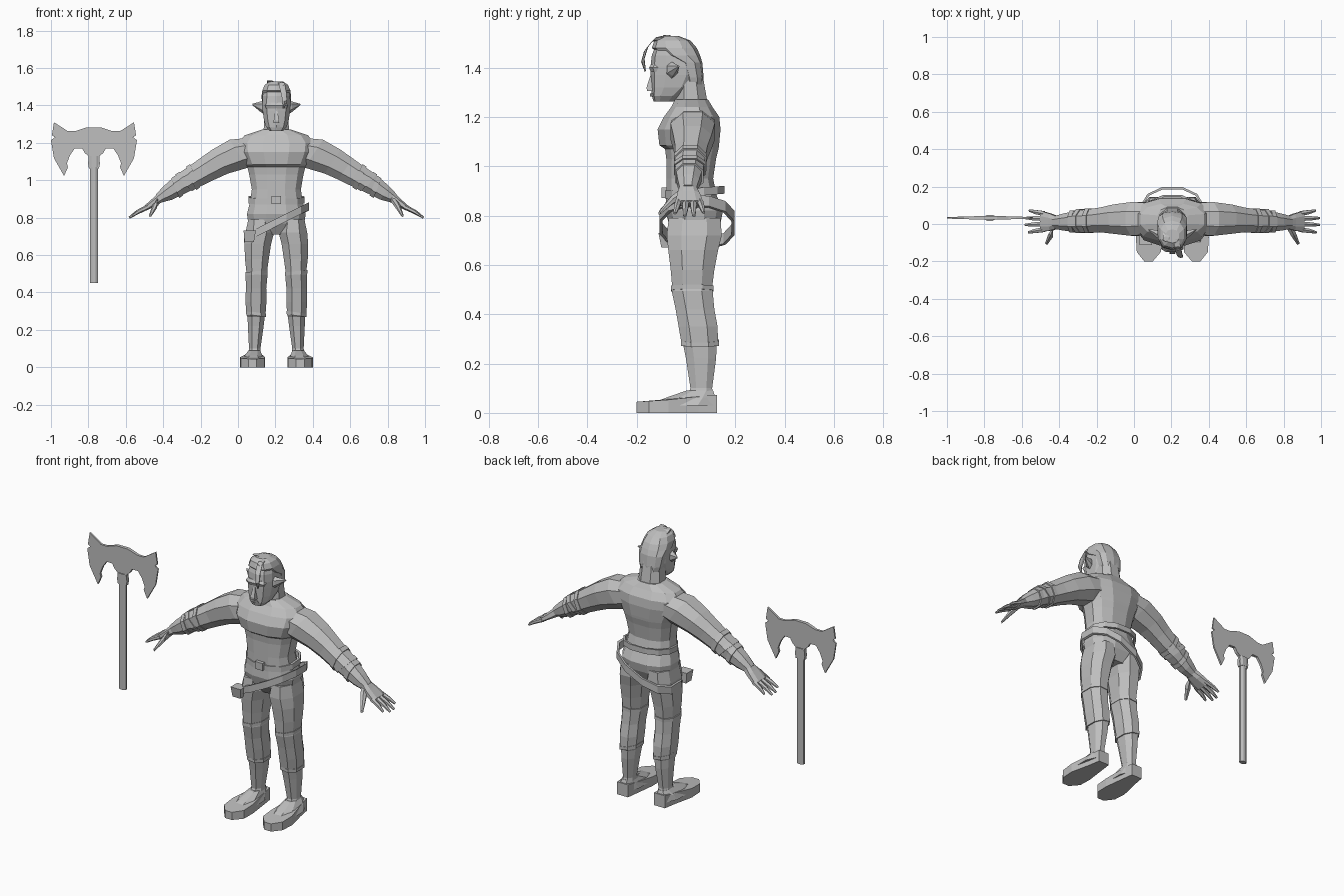
import bpy, bmesh, math
from mathutils import Vector as V

CX = 0.205  # body centre line
grey = bpy.data.materials.new("plain grey")
grey.diffuse_color = (0.52, 0.52, 0.52, 1)


def finish(bm, name):
    bmesh.ops.recalc_face_normals(bm, faces=bm.faces)
    me = bpy.data.meshes.new(name)
    bm.to_mesh(me)
    bm.free()
    me.materials.append(grey)
    ob = bpy.data.objects.new(name, me)
    bpy.context.collection.objects.link(ob)
    return ob


def loft(name, rings, n=8, p=2.0, loop=False):
    """Skin rings given as (centre, half axis u, half axis v)."""
    bm = bmesh.new()
    k = math.cos(math.pi / n) ** (2 / p)
    f = lambda t: math.copysign(abs(t) ** (2 / p), t) / k
    rows = []
    for c, u, v in rings:
        a = [(i + .5) * 2 * math.pi / n for i in range(n)]
        rows.append([bm.verts.new(V(c) + V(u) * f(math.cos(t)) + V(v) * f(math.sin(t))) for t in a])
    pairs = list(zip(rows, rows[1:]))
    if loop:
        pairs.append((rows[-1], rows[0]))
    else:
        bm.faces.new(rows[0])
        bm.faces.new(rows[-1])
    for r, q in pairs:
        for i in range(n):
            j = (i + 1) % n
            bm.faces.new((r[i], r[j], q[j], q[i]))
    return finish(bm, name)


def stack(name, rows, n, p, cx=CX):
    """Horizontal rings: z, x0, x1, y0, y1."""
    return loft(name, [((cx + (a + b) / 2, (c + d) / 2, z), ((b - a) / 2, 0, 0), (0, (d - c) / 2, 0))
                       for z, a, b, c, d in rows], n, p)


def band(name, c, u, v, h, n=12, t=.012, p=2.3):
    """Closed strap around centre c, h is its height vector."""
    c, u, v, h = V(c), V(u), V(v), V(h) / 2
    ui, vi = u - u.normalized() * t, v - v.normalized() * t
    return loft(name, [(c - h, u, v), (c + h, u, v), (c + h, ui, vi), (c - h, ui, vi)], n, p, True)


def plate(name, pts, fn0, fn1):
    """Prism between two mappings of the same outline."""
    bm = bmesh.new()
    a = [bm.verts.new(fn0(*q)) for q in pts]
    b = [bm.verts.new(fn1(*q)) for q in pts]
    bm.faces.new(a)
    bm.faces.new(b)
    for i in range(len(pts)):
        j = (i + 1) % len(pts)
        bm.faces.new((a[i], a[j], b[j], b[i]))
    return finish(bm, name)


# torso: z, half width, front y, back y
torso = [(.71, .08, -.03, .11), (.77, .15, -.07, .14), (.82, .157, -.085, .15), (.88, .142, -.08, .125),
         (.95, .131, -.08, .11), (1.03, .145, -.08, .122), (1.07, .155, -.085, .132), (1.085, .165, -.108, .134),
         (1.15, .195, -.115, .14), (1.2, .20, -.09, .135), (1.24, .17, -.06, .108), (1.27, .08, -.045, .09)]
stack("torso", [(z, -w, w, a, b) for z, w, a, b in torso], 12, 2.5)
stack("neck", [(1.2, -.1, .1, -.05, .11), (1.27, -.068, .068, -.042, .085), (1.38, -.06, .06, -.04, .066)], 8, 2.2)

# head and slicked hair
head = [(1.262, .035, -.13, -.05), (1.285, .055, -.136, -.02), (1.32, .066, -.138, .03), (1.37, .073, -.14, .06),
        (1.405, .075, -.14, .06), (1.45, .074, -.135, .05), (1.49, .066, -.12, .03)]
stack("head", [(z, -w, w, a, b) for z, w, a, b in head], 10, 2.6)
hair = [(1.30, .05, .0, .067), (1.36, .068, -.01, .07), (1.42, .077, -.03, .064), (1.45, .079, -.10, .054),
        (1.48, .075, -.135, .04), (1.51, .062, -.125, .015), (1.528, .035, -.1, -.03)]
stack("hair", [(z, -w, w, a, b) for z, w, a, b in hair], 10, 2.4)
# loose lock of hair, nose, brow and mouth
lock = [(.02, -.09, 1.52, .016), (.03, -.13, 1.515, .016), (.038, -.162, 1.475, .015),
        (.045, -.175, 1.43, .012), (.04, -.165, 1.385, .004)]
loft("hair_lock", [((CX + x, y, z), (r, 0, 0), (0, r * .5, r * .5)) for x, y, z, r in lock], 6)
loft("top_curl", [((CX - .02, -.05, 1.515), (.03, 0, 0), (0, .02, 0)),
                  ((CX - .035, -.08, 1.532), (.015, 0, 0), (0, .012, 0))], 6)
stack("nose", [(1.305, -.016, .016, -.158, -.12), (1.32, -.014, .014, -.16, -.12),
               (1.375, -.006, .006, -.142, -.12)], 4, 2)
stack("brow", [(1.383, -.055, .055, -.143, -.08), (1.40, -.06, .06, -.15, -.08),
               (1.415, -.05, .05, -.14, -.08)], 8, 3)
stack("lips", [(1.283, -.022, .022, -.143, -.11), (1.295, -.018, .018, -.145, -.11)], 6, 2.5)

# belts and hip pouch
band("waist_belt", (CX, .035, .895), (.15, 0, 0), (0, .121, .01), (0, 0, .032))
band("slanted_belt", (CX, .045, .772), (.174, 0, .088), (0, .152, -.002), (0, 0, .042))
stack("belt_pouch", [(.67, -.17, -.12, -.1, -.05), (.73, -.175, -.11, -.112, -.05)], 4, 2)
stack("buckle", [(.872, -.025, .025, -.1, -.07), (.915, -.025, .025, -.1, -.07)], 4, 2)

# leg rings: z, inner, outer, front, back
leg = [(.79, .03, .15, -.07, .14), (.72, .012, .165, -.078, .145), (.66, .028, .170, -.072, .13),
       (.58, .04, .168, -.062, .115), (.51, .05, .16, -.056, .106), (.495, .047, .164, -.058, .108),
       (.42, .054, .163, -.042, .115), (.35, .053, .165, -.03, .128), (.28, .058, .16, -.018, .13),
       (.27, .062, .154, -.01, .124), (.22, .068, .152, .0, .122), (.10, .085, .146, .018, .106),
       (.055, .08, .155, .0, .115)]
sole = [(.085, .125), (.155, .125), (.168, .05), (.195, -.07), (.19, -.15), (.15, -.2),
        (.105, -.2), (.062, -.15), (.06, -.07), (.075, .05)]
# arm rings: distance, y, z, half depth, half thickness
arm = [(.10, .03, 1.165, .085, .075), (.20, .027, 1.142, .09, .09), (.30, .026, 1.10, .078, .077),
       (.37, .022, 1.06, .066, .069), (.42, .018, 1.03, .063, .064), (.50, .014, .985, .058, .056),
       (.58, .01, .932, .044, .043), (.63, .008, .902, .033, .026)]
D = V((.83, 0, -.55))   # forearm direction
N = V((.55, 0, .83))

for s, side in ((-1, "right"), (1, "left")):
    P = lambda d, y, z: V((CX + s * d, y, z))
    S = lambda w: V((w.x * s, w.y, w.z))
    loft(side + "_leg", [(P((a + b) / 2, (c + d) / 2, z), ((b - a) / 2, 0, 0), (0, (d - c) / 2, 0))
                         for z, a, b, c, d in leg], 8, 2.3)
    band(side + "_knee_strap", P(.106, .026, .505), (.06, 0, .006), (0, .086, 0), (0, 0, .018), 8)
    band(side + "_shin_strap", P(.108, .056, .285), (.054, 0, -.008), (0, .077, 0), (0, 0, .018), 8)
    # foot: flat sole, sloping upper
    plate(side + "_foot", sole, lambda d, y: P(d, y, 0), lambda d, y: P(d, y, .06 - .09 * (y + .02) * -1 if y > 0 else .045 + .08 * (y + .2) * .8))
    stack(side + "_instep", [(.03, .065, .185, -.16, .12), (.062, .075, .17, -.08, .12),
                             (.09, .086, .148, .0, .11)], 8, 2.4) if s > 0 else \
        stack(side + "_instep", [(.03, -.185, -.065, -.16, .12), (.062, -.17, -.075, -.08, .12),
                                 (.09, -.148, -.086, .0, .11)], 8, 2.4)
    # pointed ear
    loft(side + "_ear", [(P(.065, -.06, 1.39), (0, .022, 0), (0, 0, .032)),
                         (P(.085, -.053, 1.393), (0, .02, 0), (0, 0, .024)),
                         (P(.128, -.03, 1.405), (0, .003, 0), (0, 0, .003))], 6)
    # arm and wrapped forearm
    loft(side + "_arm", [(P(d, y, z), (0, a, 0), S(N) * b) for d, y, z, a, b in arm], 8, 2.2)
    for i, (d, y, z, a, b) in enumerate([(.445, .017, 1.017, .066, .067), (.485, .015, .993, .064, .062),
                                         (.53, .013, .965, .058, .056)]):
        tilt = S(D) * (.012 if i % 2 else -.012)
        band(f"{side}_arm_wrap_{i}", P(d, y, z), (0, a, 0), S(N) * b + tilt, S(D) * .026, 8, .012, 2.2)
    # palm, four fingers and thumb
    loft(side + "_palm", [(P(.615, .008, .911), (0, .033, 0), S(N) * .027),
                          (P(.65, .01, .885), (0, .045, 0), S(N) * .021),
                          (P(.70, .014, .85), (0, .056, 0), S(N) * .014)], 8, 2.6)
    for i, (y0, y1, e) in enumerate([(-.03, -.045, .77), (.0, -.005, .787), (.029, .032, .787), (.056, .072, .765)]):
        m = (.70 + e) / 2
        zf = lambda d: .85 - (d - .70) * .58
        loft(f"{side}_finger_{i}", [(P(.685, y0, .858), (0, .013, 0), S(N) * .012),
                                    (P(m, (y0 + y1) / 2, zf(m) + .004), (0, .011, 0), S(N) * .010),
                                    (P(e, y1, zf(e)), (0, .006, 0), S(N) * .005)], 6)
    loft(side + "_thumb", [(P(.625, -.012, .895), (.012, .014, 0), (0, 0, .018)),
                           (P(.65, -.06, .86), (.012 * s, .009, 0), (0, 0, .016)),
                           (P(.675, -.108, .81), (.006 * s, .004, 0), (0, 0, .006))], 6)

# axe: double blade with a thin rim, and its handle
AX, AY = -.77, .033
half = [(.037, 1.283), (.10, 1.262), (.139, 1.262), (.214, 1.31), (.225, 1.24), (.209, 1.23), (.23, 1.214),
        (.214, 1.118), (.16, 1.023), (.139, 1.07), (.145, 1.09), (.128, 1.134), (.102, 1.171), (.064, 1.171),
        (.048, 1.144), (.027, 1.128), (.032, 1.09), (.027, 1.064)]
outline = half + [(-x, z) for x, z in reversed(half)]
thick = lambda x: .011 - .03 * abs(x)
plate("axe_blade", outline, lambda x, z: V((AX + x, AY - thick(x), z)), lambda x, z: V((AX + x, AY + thick(x), z)))
stack("axe_handle", [(.45, -.022, .022, AY - .015, AY + .015), (1.12, -.022, .022, AY - .015, AY + .015)], 8, 2, AX)
stack("axe_collar", [(1.07, -.026, .026, AY - .016, AY + .016), (1.13, -.03, .03, AY - .016, AY + .016)], 8, 2.4, AX)
